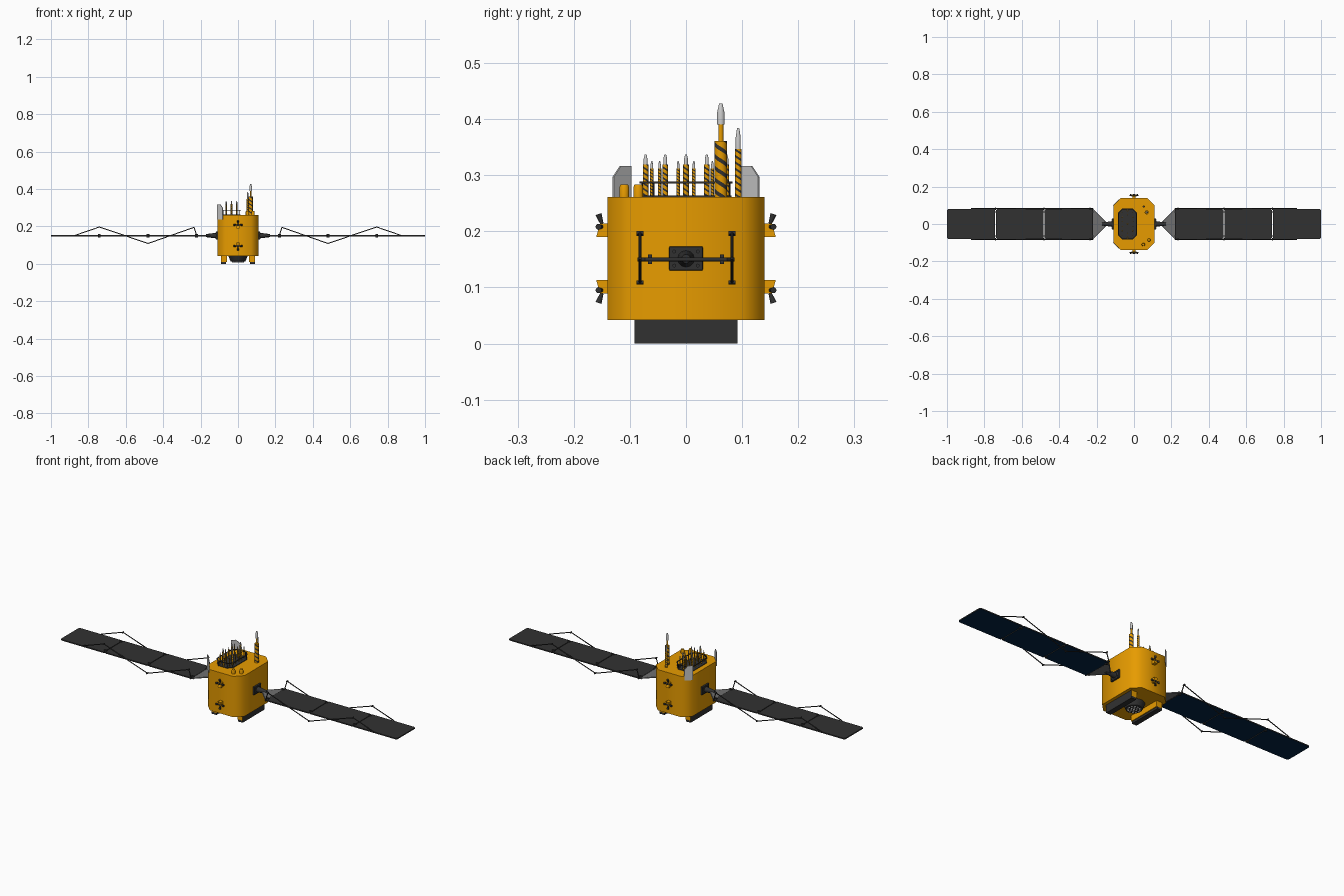
import bpy, bmesh, math
from mathutils import Vector, Matrix

if "Cube" in bpy.data.objects:
    bpy.data.objects.remove(bpy.data.objects["Cube"])


def mat(name, c):
    m = bpy.data.materials.new(name)
    m.diffuse_color = (*c, 1)
    m.use_nodes = True
    m.node_tree.nodes["Principled BSDF"].inputs["Base Color"].default_value = m.diffuse_color
    return m


GOLD = mat("gold_foil", (0.80, 0.33, 0.0))
DARK = mat("dark_grey", (0.031, 0.031, 0.031))
NAVY = mat("solar_navy", (0.0005, 0.017, 0.054))
LIGHT = mat("light_grey", (0.6, 0.6, 0.6))
MID = mat("mid_grey", (0.16, 0.16, 0.16))


def finish(name, bm, mats, smooth=0):
    bmesh.ops.recalc_face_normals(bm, faces=bm.faces)
    me = bpy.data.meshes.new(name)
    bm.to_mesh(me)
    bm.free()
    for m in mats:
        me.materials.append(m)
    ob = bpy.data.objects.new(name, me)
    bpy.context.collection.objects.link(ob)
    if smooth:
        bpy.ops.object.select_all(action='DESELECT')
        ob.select_set(True)
        bpy.context.view_layer.objects.active = ob
        bpy.ops.object.shade_smooth_by_angle(angle=math.radians(smooth))
    return ob


def prism(name, pts, direction, mats, rule=None, bevel=0, smooth=0):
    """Extrude a closed outline of 3D points; rule(normal) gives a material slot."""
    bm = bmesh.new()
    f = bm.faces.new([bm.verts.new(p) for p in pts])
    r = bmesh.ops.extrude_face_region(bm, geom=[f])
    vs = [v for v in r["geom"] if isinstance(v, bmesh.types.BMVert)]
    bmesh.ops.translate(bm, vec=direction, verts=vs)
    bmesh.ops.recalc_face_normals(bm, faces=bm.faces)
    if rule:
        for f in bm.faces:
            f.material_index = rule(f.normal)
    if bevel:
        bmesh.ops.bevel(bm, geom=bm.edges[:], offset=bevel, segments=2, affect='EDGES', profile=0.5)
    return finish(name, bm, mats, smooth)


def box(name, lo, hi, mats, rule=None, bevel=0):
    x0, x1 = sorted((lo[0], hi[0]))
    y0, y1 = sorted((lo[1], hi[1]))
    pts = [(x0, y0, lo[2]), (x1, y0, lo[2]), (x1, y1, lo[2]), (x0, y1, lo[2])]
    return prism(name, pts, (0, 0, hi[2] - lo[2]), mats, rule, bevel)


def octagon(cx, cy, hx, hy, c, z):
    o = [(hx, -hy + c), (hx, hy - c), (hx - c, hy), (-hx + c, hy),
         (-hx, hy - c), (-hx, -hy + c), (-hx + c, -hy), (hx - c, -hy)]
    return [(cx + x, cy + y, z) for x, y in o]


def rod(name, a, b, r1, m, r2=None, n=12):
    a, b = Vector(a), Vector(b)
    bm = bmesh.new()
    bmesh.ops.create_cone(bm, cap_ends=True, segments=n, radius1=r1,
                          radius2=r1 if r2 is None else r2, depth=(b - a).length)
    q = (b - a).to_track_quat('Z', 'Y').to_matrix().to_4x4()
    bmesh.ops.transform(bm, matrix=Matrix.Translation((a + b) / 2) @ q, verts=bm.verts)
    return finish(name, bm, [m], 50)


def lathe(name, x, y, prof, m, n=14):
    bm = bmesh.new()
    rings = [[bm.verts.new((x + r * math.cos(2 * math.pi * i / n), y + r * math.sin(2 * math.pi * i / n), z))
              for i in range(n)] for r, z in prof]
    for a, b in zip(rings, rings[1:]):
        for i in range(n):
            bm.faces.new((a[i], a[(i + 1) % n], b[(i + 1) % n], b[i]))
    bm.faces.new(rings[0])
    bm.faces.new(rings[-1])
    return finish(name, bm, [m], 35)


def helix(name, x, y, r, z0, z1, n=16):
    """Cylinder with two-start spiral stripes: stripes follow the ring index."""
    rows = round((z1 - z0) / (r * 3.8 / n))
    bm = bmesh.new()
    rings = [[bm.verts.new((x + r * math.cos(2 * math.pi * (i - j) / n), y + r * math.sin(2 * math.pi * (i - j) / n),
                            z0 + (z1 - z0) * j / rows)) for i in range(n)] for j in range(rows + 1)]
    for a, b in zip(rings, rings[1:]):
        for i in range(n):
            f = bm.faces.new((a[i], a[(i + 1) % n], b[(i + 1) % n], b[i]))
            f.material_index = 1 if i % 8 < 3 else 0
    bm.faces.new(rings[0])
    bm.faces.new(rings[-1])
    return finish(name, bm, [GOLD, DARK], 35)


def tip(name, x, y, r, z0, z1):
    h = z1 - z0
    lathe(name, x, y, [(r, z0), (r, z0 + h * .55), (r * .5, z1 - h * .03), (r * .35, z1)], LIGHT)


# Body
prism("body", octagon(0, 0, 0.109, 0.14, 0.04, 0.042), (0, 0, 0.219), [GOLD], smooth=50)

# Antenna deck: base plate, raised open ring and posts
prism("deck_base", octagon(-0.035, 0, 0.048, 0.081, 0.022, 0.26), (0, 0, 0.004), [DARK])
outer, inner = octagon(-0.035, 0, 0.05, 0.083, 0.022, 0.2855), octagon(-0.035, 0, 0.045, 0.078, 0.02, 0.2855)
for i in range(8):
    j = (i + 1) % 8
    prism("deck_ring", [outer[i], outer[j], inner[j], inner[i]], (0, 0, 0.003), [DARK])
    rod("deck_post", Vector(inner[i]) - Vector((0, 0, 0.024)), inner[i], 0.0015, DARK, n=8)

# Small spiral antennas in a hexagonal pattern
tall = [(-0.035, 0), (-0.035, 0.072), (-0.035, -0.072)]
short = [(-0.035, 0.047), (-0.035, -0.047)]
for sx in (-1, 1):
    for sy in (-1, 1):
        tall.append((-0.035 + sx * 0.028, sy * 0.037))
        short += [(-0.035 + sx * 0.028, sy * 0.061), (-0.035 + sx * 0.03, sy * 0.014)]
for x, y in tall:
    helix("spiral_antenna", x, y, 0.005, 0.262, 0.319)
    tip("spiral_antenna_tip", x, y, 0.0035, 0.319, 0.337)
for x, y in short:
    helix("short_antenna", x, y, 0.003, 0.262, 0.312)
    tip("short_antenna_tip", x, y, 0.0023, 0.312, 0.325)

# Two large antennas
helix("main_antenna", 0.068, 0.062, 0.011, 0.26, 0.361)
rod("main_antenna_neck", (0.068, 0.062, 0.36), (0.068, 0.062, 0.391), 0.0045, GOLD)
tip("main_antenna_tip", 0.068, 0.062, 0.0068, 0.39, 0.428)
helix("second_antenna", 0.052, 0.093, 0.006, 0.26, 0.347)
tip("second_antenna_tip", 0.052, 0.093, 0.0045, 0.347, 0.384)

# Deck domes
for x, y in ((0.08, -0.085), (0.05, -0.11)):
    lathe("deck_dome", x, y, [(0.009, 0.26), (0.009, 0.278), (0.007, 0.2835)], GOLD)

for sy in (-1, 1):
    # Grey corner shields on the left chamfers
    a, b = Vector((-0.113, sy * 0.10, 0)), Vector((-0.082, sy * 0.131, 0))
    prof = [(0, 0.238), (1, 0.238), (1, 0.297), (0.6, 0.316), (0, 0.316)]
    prism("corner_shield", [a.lerp(b, t) + Vector((0, 0, z)) for t, z in prof],
          (0.0025, -sy * 0.0025, 0), [LIGHT])
    # Thruster clusters on front and back
    for zc, sz in ((0.203, 1), (0.100, -1)):
        out = [(0.138, -0.013), (0.160, -0.013), (0.153, 0.011), (0.138, 0.011)]
        prism("thruster_block", [(-0.009, sy * y, zc + sz * z) for y, z in out], (0.018, 0, 0), [GOLD])
        hub = Vector((0, sy * 0.148, zc + sz * 0.005))
        for dx, dz in ((-1, 0), (1, 0), (0, 1)):
            d = Vector((dx, sy * 0.35, sz * dz)).normalized()
            rod("thruster_nozzle", hub + d * 0.006, hub + d * 0.024, 0.003, DARK, 0.0055)
        rod("thruster_hub", hub, hub + Vector((0, sy * 0.009, -sz * 0.003)), 0.006, DARK)

# Bottom horn with small discs
lathe("bottom_horn", 0, 0, [(0.036, 0.012), (0.04, 0.014), (0.052, 0.043)], DARK, 24)
for n, r in ((1, 0), (6, 0.014), (12, 0.028)):
    for i in range(n):
        t = 2 * math.pi * i / n
        x, y = r * math.cos(t), r * math.sin(t)
        rod("horn_disc", (x, y, 0.008), (x, y, 0.013), 0.0045, LIGHT, n=8)

for s in (-1, 1):
    # Bottom side boxes: dark outside, gold ends
    box("side_box", (s * 0.06, -0.092, 0.011), (s * 0.092, 0.092, 0.043), [GOLD, DARK],
        lambda n, s=s: 1 if n.x * s > 0.5 else 0)
    box("side_box_foot", (s * 0.064, -0.092, 0), (s * 0.092, 0.092, 0.011), [DARK])

    # Wing mount
    box("wing_mount_plate", (s * 0.107, -0.03, 0.13), (s * 0.118, 0.03, 0.173), [DARK], bevel=0.002)
    for sy in (-1, 1):
        for z in (0.139, 0.164):
            rod("mount_bolt", (s * 0.117, sy * 0.021, z), (s * 0.121, sy * 0.021, z), 0.0035, DARK, n=8)
    rod("wing_shaft", (s * 0.117, 0, 0.151), (s * 0.172, 0, 0.151), 0.015, DARK, 0.008)

    # Triangular yoke and its frame
    yoke = [(0.15, -0.008), (0.222, -0.08), (0.222, 0.08), (0.15, 0.008)]
    prism("yoke", [(s * x, y, 0.148) for x, y in yoke], (0, 0, 0.004), [MID])
    for sy in (-1, 1):
        rod("yoke_arm", (s * 0.15, sy * 0.009, 0.15), (s * 0.222, sy * 0.081, 0.15), 0.003, MID, n=8)
    rod("yoke_bar", (s * 0.222, -0.086, 0.15), (s * 0.222, 0.086, 0.15), 0.0035, DARK, n=8)

    # Three solar panels: dark above, blue cells below
    for i in range(3):
        x0, x1 = 0.222 + i * 0.2593 + 0.002, 0.222 + (i + 1) * 0.2593 - 0.002
        if i == 2:
            x1 = 1.0
        c = 0.007
        out = [(x0, -0.08), (x1 - c, -0.08), (x1, -0.08 + c), (x1, 0.08 - c), (x1 - c, 0.08), (x0, 0.08)]
        prism("solar_panel", [(s * x, y, 0.147) for x, y in out], (0, 0, 0.006), [DARK, NAVY],
              lambda n: 1 if n.z < -0.5 else 0)

    for sy in (-1, 1):
        # Hinges between the panels
        for x in (0.222, 0.481, 0.741):
            box("panel_hinge", (s * (x - 0.007), sy * 0.061, 0.142), (s * (x + 0.007), sy * 0.068, 0.159), [DARK])
        # Zigzag deployment struts on both panel edges
        path = [(0.22, 0.15), (0.235, 0.195), (0.481, 0.109), (0.741, 0.197), (0.872, 0.152)]
        for (xa, za), (xb, zb) in zip(path, path[1:]):
            rod("wing_strut", (s * xa, sy * 0.082, za), (s * xb, sy * 0.082, zb), 0.0025, DARK, n=8)
        for x, z in path[1:4]:
            rod("strut_joint", (s * x, sy * 0.076, z), (s * x, sy * 0.088, z), 0.0035, DARK, n=8)
